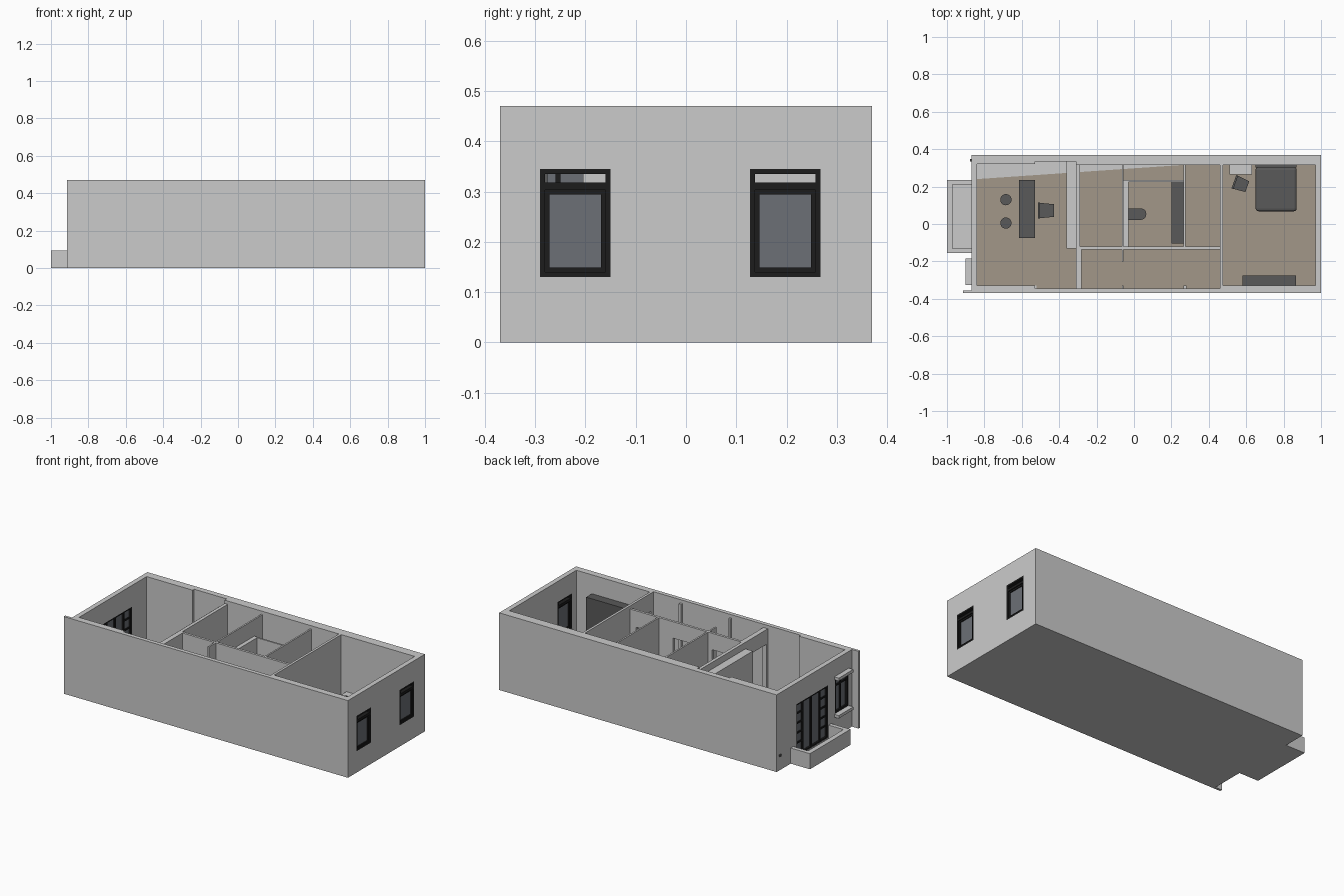
import bpy, bmesh, math
from mathutils import Matrix

if "Cube" in bpy.data.objects:
    bpy.data.objects.remove(bpy.data.objects["Cube"])


def material(name, r, g, b):
    m = bpy.data.materials.new(name)
    m.diffuse_color = (r, g, b, 1)
    m.use_nodes = True
    m.node_tree.nodes["Principled BSDF"].inputs["Base Color"].default_value = m.diffuse_color
    return m


BLACK = material("black_frame", 0.012, 0.012, 0.012)
GLASS = material("glass", 0.15, 0.16, 0.18)
DARK = material("dark_grey", 0.1, 0.1, 0.1)
TAN = material("floor_tan", 0.36, 0.31, 0.25)


def add_box(bm, x0, x1, y0, y1, z0, z1):
    m = Matrix.Translation(((x0 + x1) / 2, (y0 + y1) / 2, (z0 + z1) / 2))
    bmesh.ops.create_cube(bm, size=1, matrix=m @ Matrix.Diagonal((x1 - x0, y1 - y0, z1 - z0, 1)))


def finish(name, bm, mat=None):
    me = bpy.data.meshes.new(name)
    bm.to_mesh(me)
    bm.free()
    ob = bpy.data.objects.new(name, me)
    bpy.context.collection.objects.link(ob)
    if mat:
        me.materials.append(mat)
    return ob


def boxes(name, dims, mat=None):
    bm = bmesh.new()
    for d in dims:
        add_box(bm, *d)
    return finish(name, bm, mat)


def prism(name, pts, z0, z1, mat=None):
    bm = bmesh.new()
    f = bm.faces.new([bm.verts.new((x, y, z0)) for x, y in pts])
    r = bmesh.ops.extrude_face_region(bm, geom=[f])
    bmesh.ops.translate(bm, verts=[v for v in r["geom"] if isinstance(v, bmesh.types.BMVert)],
                        vec=(0, 0, z1 - z0))
    bmesh.ops.recalc_face_normals(bm, faces=bm.faces)
    return finish(name, bm, mat)


def cut(ob, dims):
    for d in dims:
        c = boxes("cutter", [d])
        m = ob.modifiers.new("cut", "BOOLEAN")
        m.operation, m.solver, m.object = "DIFFERENCE", "EXACT", c
        bpy.context.view_layer.objects.active = ob
        bpy.ops.object.modifier_apply(modifier=m.name)
        bpy.data.objects.remove(c)


def frame(x0, x1, y0, y1, z0, z1, t):
    """Four bars around an opening in a wall that faces along x."""
    return [(x0, x1, y0, y0 + t, z0, z1), (x0, x1, y1 - t, y1, z0, z1),
            (x0, x1, y0 + t, y1 - t, z0, z0 + t), (x0, x1, y0 + t, y1 - t, z1 - t, z1)]


# Outer shell: rooms, windows and balcony door cut from one block
H = 0.47
FL = 0.005
shell = prism("outer_walls", [(-0.915, -0.37), (1, -0.37), (1, 0.37), (-0.87, 0.37),
                              (-0.87, -0.355), (-0.915, -0.355)], 0, H)
cut(shell, [(-0.84, -0.52, -0.33, 0.32, FL, 1), (-0.53, -0.31, -0.345, 0.335, FL, 1),
            (-0.32, 0.46, -0.345, 0.315, FL, 1), (0.475, 0.97, -0.33, 0.315, FL, 1)])
SIDE = [(-0.29, -0.15), (0.127, 0.268)]
cut(shell, [(0.9, 1.1, a, b, 0.13, 0.345) for a, b in SIDE] +
    [(-0.9, -0.8, -0.32, -0.19, 0.14, 0.35), (-0.9, -0.8, -0.125, 0.18, 0.02, 0.34),
     (0.44, 0.5, -0.32, -0.205, FL, 0.36)])

# Tan floor with its slanted edge
prism("floor", [(-0.84, -0.33), (-0.52, -0.33), (-0.52, -0.345), (0.46, -0.345), (0.46, -0.33),
                (0.97, -0.33), (0.97, 0.315), (0.25, 0.315), (-0.84, 0.24)], 0.004, 0.007, TAN)

# Inner partitions, a little lower than the shell
P = 0.45
boxes("living_partition", [(-0.31, -0.29, -0.12, 0.335, FL, P)])
entry = boxes("entry_partition", [(-0.31, -0.28, -0.345, -0.135, FL, P)])
cut(entry, [(-0.4, -0.2, -0.33, -0.2, 0, 0.36)])
hall = boxes("hall_partition", [(-0.31, 0.46, -0.135, -0.12, FL, P)])
cut(hall, [(a, a + 0.11, -0.2, -0.1, 0, 0.35) for a in (-0.2, 0.06, 0.31)])
for n, x in (("kitchen_partition", -0.065), ("bath_partition", 0.265)):
    boxes(n, [(x, x + 0.01, -0.12, 0.315, FL, P)])
boxes("hall_stubs", [(-0.065, -0.055, -0.2, -0.135, FL, P), (-0.065, -0.055, -0.345, -0.33, FL, P),
                     (0.265, 0.28, -0.345, -0.33, FL, P)])
boxes("bath_low_walls", [(-0.055, -0.03, -0.12, 0.225, FL, 0.35),
                         (-0.055, 0.265, 0.225, 0.235, FL, 0.35)])
boxes("tall_cabinet", [(-0.36, -0.31, -0.13, 0.335, FL, 0.41)])

# Bedroom windows with open vent strip
for i, (a, b) in enumerate(SIDE):
    boxes(f"side_window_frame_{i}",
          frame(0.972, 1.0, a, b, 0.13, 0.345, 0.01) +
          [(0.972, 1.0, a + 0.01, b - 0.01, 0.303, 0.318)] +
          frame(0.978, 0.994, a + 0.01, b - 0.01, 0.14, 0.303, 0.009), BLACK)
    boxes(f"side_window_glass_{i}", [(0.984, 0.988, a + 0.018, b - 0.018, 0.148, 0.296)], GLASS)

# Small window on the balcony end with canopy and sill
boxes("end_window_frame", frame(-0.868, -0.842, -0.32, -0.19, 0.14, 0.35, 0.012) +
      [(-0.864, -0.846, -0.26, -0.25, 0.152, 0.338), (-0.864, -0.846, -0.308, -0.202, 0.3, 0.31)], BLACK)
boxes("end_window_glass", [(-0.857, -0.853, -0.31, -0.2, 0.15, 0.34)], GLASS)
for n, z in (("window_canopy", 0.35), ("window_sill", 0.122)):
    boxes(n, [(-0.9, -0.865, -0.325, -0.185, z, z + 0.018)])

# Balcony door: barred side lights and two tall leaves
bars = frame(-0.868, -0.842, -0.125, 0.18, 0.02, 0.34, 0.01)
bars += [(-0.864, -0.846, y - 0.006, y + 0.006, 0.03, 0.33) for y in (-0.055, 0.0275, 0.11)]
for y0, y1 in ((-0.115, -0.061), (0.116, 0.17)):
    bars += [(-0.862, -0.848, y0, y1, z, z + 0.01) for z in (0.09, 0.15, 0.21, 0.27)]
boxes("balcony_door_frame", bars, BLACK)
boxes("balcony_door_glass", [(-0.857, -0.853, -0.116, 0.171, 0.029, 0.331)], GLASS)

# Balcony tray and drain spout
balcony = boxes("balcony", [(-1, -0.87, -0.155, 0.235, 0, 0.095)])
cut(balcony, [(-0.97, -0.8, -0.13, 0.21, 0.015, 0.2)])
boxes("drain_spout", [(-0.878, -0.868, 0.335, 0.347, 0.085, 0.097)], DARK)


# Furniture
def seat(name, x, y, angle, w):
    """Tapered chair with a back rest, facing +x before turning."""
    ob = prism(name, [(-w, -w), (w, -w * 0.8), (w, w * 0.8), (-w, w)], 0.06, 0.075, DARK)
    bm = bmesh.new()
    bm.from_mesh(ob.data)
    add_box(bm, -w, -w + 0.01, -w, w, 0.075, 0.14)
    for sx in (-1, 1):
        for sy in (-1, 1):
            cx, cy = sx * (w - 0.006), sy * (w * 0.75 - 0.004)
            add_box(bm, cx - 0.004, cx + 0.004, cy - 0.004, cy + 0.004, FL, 0.06)
    bm.to_mesh(ob.data)
    bm.free()
    ob.location = (x, y, 0)
    ob.rotation_euler.z = math.radians(angle)


seat("living_chair", -0.47, 0.072, 0, 0.042)
seat("desk_chair", 0.57, 0.213, -20, 0.038)

for i, y in enumerate((0.13, 0.005)):
    bm = bmesh.new()
    for r, z0, z1 in ((0.03, 0.11, 0.122), (0.006, 0.012, 0.11), (0.022, FL, 0.012)):
        bmesh.ops.create_cone(bm, cap_ends=True, segments=24, radius1=r, radius2=r, depth=z1 - z0,
                              matrix=Matrix.Translation((-0.685, y, (z0 + z1) / 2)))
    finish(f"stool_{i}", bm, DARK)

boxes("living_counter", [(-0.615, -0.53, -0.075, 0.235, 0.14, 0.155),
                         (-0.605, -0.54, -0.065, -0.045, FL, 0.14),
                         (-0.605, -0.54, 0.205, 0.225, FL, 0.14)], DARK)
boxes("wardrobe", [(0.58, 0.865, -0.33, -0.275, FL, 0.355)], DARK)
boxes("desk", [(0.51, 0.63, 0.265, 0.315, 0.12, 0.132), (0.51, 0.52, 0.265, 0.315, FL, 0.12),
               (0.62, 0.63, 0.265, 0.315, FL, 0.12)])
boxes("bath_counter", [(0.2, 0.265, -0.105, 0.225, FL, 0.12)], DARK)

# Bed with soft edges and headboard
bed = boxes("bed", [(0.65, 0.87, 0.068, 0.305, 0.01, 0.09)], DARK)
bev = bed.modifiers.new("soft_edges", "BEVEL")
bev.width, bev.segments = 0.015, 3
boxes("headboard", [(0.65, 0.87, 0.303, 0.315, FL, 0.15)], DARK)

# Toilet with rounded front
arc = [(0.035 + 0.031 * math.sin(t), 0.053 - 0.031 * math.cos(t))
       for t in [math.pi * k / 10 for k in range(11)]]
prism("toilet_bowl", [(-0.03, 0.022)] + arc + [(-0.03, 0.084)], 0.03, 0.075, DARK)
boxes("toilet_foot", [(-0.03, 0.03, 0.033, 0.073, FL, 0.03)], DARK)
